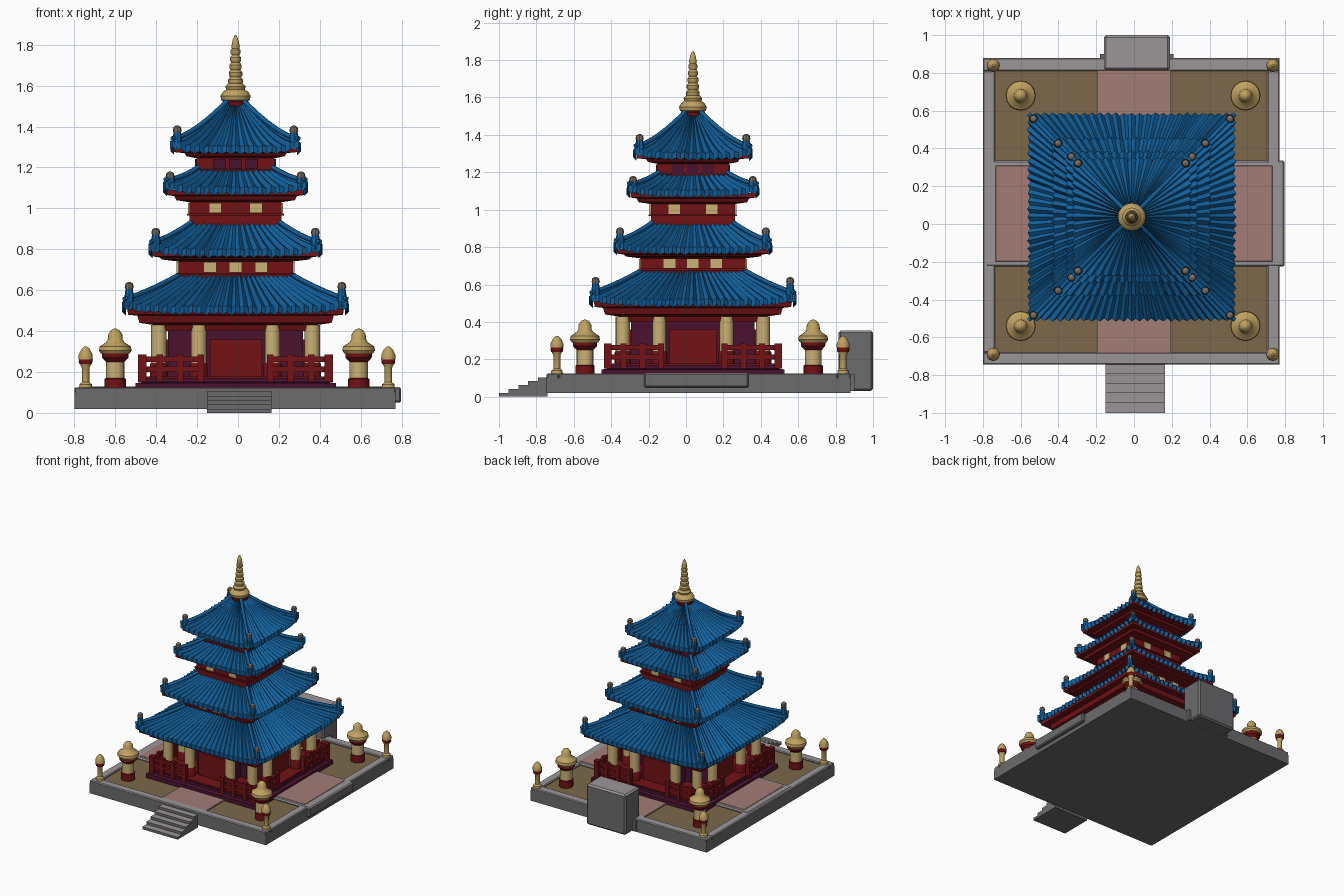
import bpy, bmesh, math, random
from mathutils import Matrix, Vector

random.seed(4)
if "Cube" in bpy.data.objects:
    bpy.data.objects.remove(bpy.data.objects["Cube"], do_unlink=True)

CX, CY = -0.012, 0.037          # axis of the tower
parts = []


def material(name, r, g, b):
    m = bpy.data.materials.new(name)
    m.use_nodes = True
    m.diffuse_color = (r, g, b, 1)
    bsdf = m.node_tree.nodes["Principled BSDF"]
    bsdf.inputs["Base Color"].default_value = (r, g, b, 1)
    bsdf.inputs["Roughness"].default_value = 0.8
    return m


BLUE = material("roof blue", 0.006, 0.12, 0.34)
RED = material("painted red", 0.17, 0.006, 0.008)
PURPLE = material("dark plum", 0.07, 0.006, 0.03)
GOLD = material("gold", 0.52, 0.36, 0.12)
CREAM = material("cream", 0.60, 0.44, 0.18)
STONE = material("stone grey", 0.15, 0.15, 0.155)
PALE = material("pale stone", 0.33, 0.30, 0.31)
PINK = material("pink paving", 0.36, 0.20, 0.18)
SAND = material("sand brown", 0.20, 0.14, 0.07)
KNOB = material("weathered bronze", 0.20, 0.16, 0.13)


def finish(name, bm, *mats):
    bmesh.ops.recalc_face_normals(bm, faces=bm.faces)
    me = bpy.data.meshes.new(name)
    bm.to_mesh(me)
    bm.free()
    ob = bpy.data.objects.new(name, me)
    bpy.context.scene.collection.objects.link(ob)
    for m in mats:
        me.materials.append(m)
    parts.append(ob)
    return ob


def box(name, x, y, z, mat, top=None, turn=0, bevel=0):
    """Box from (min, max) pairs; turn spins it about the tower axis."""
    bm = bmesh.new()
    bmesh.ops.create_cube(bm, size=1)
    for v in bm.verts:
        v.co = [a[0] if c < 0 else a[1] for a, c in zip((x, y, z), v.co)]
    if bevel:
        bmesh.ops.bevel(bm, geom=bm.edges[:], offset=bevel, segments=1, affect='EDGES')
    if turn is not None and turn != 0:
        bmesh.ops.rotate(bm, verts=bm.verts, cent=(CX, CY, 0),
                         matrix=Matrix.Rotation(turn * math.pi / 2, 3, 'Z'))
    bm.normal_update()
    if top:
        for f in bm.faces:
            f.material_index = int(f.normal.z > 0.5)
    return finish(name, bm, mat, *([top] if top else []))


def tower_box(name, x, depth, z, mat, turn):
    """Box placed relative to the tower axis; depth is measured outward from it."""
    return box(name, (CX + x[0], CX + x[1]), (CY - depth[1], CY - depth[0]), z, mat, turn=turn)


def square_stack(name, levels, mat):
    """Closed square body through (half width, z) levels."""
    bm = bmesh.new()
    rings = [[bm.verts.new((CX + sx * h, CY + sy * h, z))
              for sx, sy in ((-1, -1), (1, -1), (1, 1), (-1, 1))] for h, z in levels]
    for a, b in zip(rings, rings[1:]):
        for i in range(4):
            bm.faces.new((a[i], a[(i + 1) % 4], b[(i + 1) % 4], b[i]))
    bm.faces.new(rings[0])
    bm.faces.new(rings[-1])
    return finish(name, bm, mat)


def lathe(name, profile, mat, x, y, sides=16):
    """Turned body from (radius, z) points."""
    bm = bmesh.new()
    rings = [[bm.verts.new((x + r * math.cos(2 * math.pi * i / sides),
                            y + r * math.sin(2 * math.pi * i / sides), z))
              for i in range(sides)] for r, z in profile]
    for a, b in zip(rings, rings[1:]):
        for i in range(sides):
            j = (i + 1) % sides
            bm.faces.new((a[i], a[j], b[j], b[i]))
    bm.faces.new(rings[0])
    bm.faces.new(rings[-1])
    return finish(name, bm, mat)


def roof(name, eave, z0, top, z1, power, tip):
    """Ribbed four-sided roof with lifted corners, hip ridges and corner horns."""
    rows, ribs = 8, int(eave * 48)
    cols = ribs * 2
    lift = 0.03

    def surface(u, t):
        h = eave + (top - eave) * t
        return h, z0 + (z1 - z0) * t ** power + lift * abs(u) ** 5 * (1 - t) ** 2

    bm = bmesh.new()
    for side in range(4):
        spin = Matrix.Rotation(side * math.pi / 2, 3, 'Z')
        wave = [0.007 * (-1) ** i + random.uniform(-0.003, 0.003) for i in range(cols + 1)]
        wave[0] = wave[-1] = 0
        grid = []
        for r in range(-1, rows + 1):
            line = []
            for i in range(cols + 1):
                u, t = 2 * i / cols - 1, max(r, 0) / rows
                h, z = surface(u, t)
                z += wave[i] - (0.035 if r < 0 else 0)
                p = spin @ Vector((u * h, -h - wave[i] * (1 - t), z))
                line.append(bm.verts.new(p + Vector((CX, CY, 0))))
            grid.append(line)
        for a, b in zip(grid, grid[1:]):
            for i in range(cols):
                bm.faces.new((a[i], a[i + 1], b[i + 1], b[i]))
    finish(name, bm, BLUE)

    for k in range(4):
        sx, sy = (1, 1, -1, -1)[k], (1, -1, -1, 1)[k]
        # hip ridge
        cu = bpy.data.curves.new(name + "_ridge", 'CURVE')
        cu.dimensions = '3D'
        cu.bevel_depth, cu.bevel_resolution, cu.use_fill_caps = 0.012, 1, True
        sp = cu.splines.new('POLY')
        sp.points.add(rows)
        for i, p in enumerate(sp.points):
            h, z = surface(1, i / rows)
            p.co = (CX + sx * h, CY + sy * h, z + 0.006, 1)
        cu.materials.append(BLUE)
        bpy.context.scene.collection.objects.link(bpy.data.objects.new(name + "_ridge", cu))
        # corner horn and its cap
        x, y = CX + sx * (eave - 0.025), CY + sy * (eave - 0.025)
        lathe(name + "_horn", [(0.024, z0), (0.024, z0 + 0.04), (0.018, tip - 0.035)], BLUE, x, y, 8)
        lathe(name + "_horn_cap", [(0.016, tip - 0.04), (0.022, tip - 0.025),
                                   (0.018, tip - 0.008), (0.006, tip)], KNOB, x, y, 8)


# Stone terrace, lawns, paths
box("terrace", (-0.80, 0.77), (-0.745, 0.88), (0.02, 0.10), STONE)
for n, x, y in (("front", (-0.80, 0.77), (-0.745, -0.68)), ("back", (-0.80, 0.77), (0.81, 0.88)),
                ("right", (-0.80, -0.735), (-0.68, 0.81)), ("left", (0.705, 0.77), (-0.68, 0.81))):
    box(n + "_kerb", x, y, (0.05, 0.125), STONE, PALE, bevel=0.006)
box("lawn", (-0.74, 0.71), (-0.69, 0.82), (0.09, 0.112), SAND)
box("side_path_slab", (-0.785, 0.797), (-0.225, 0.335), (0.05, 0.127), STONE, PALE, bevel=0.008)
box("side_path", (-0.735, 0.735), (-0.20, 0.31), (0.12, 0.13), PINK, bevel=0.004)
box("front_back_path", (-0.195, 0.195), (-0.685, 0.815), (0.10, 0.122), PINK)

# Front steps and back block
for i in range(5):
    box("step", (-0.152, 0.163), (-1.0 + i * 0.052, -0.74), (0.0 if i < 1 else 0.01, 0.02 + i * 0.021),
        STONE, PALE)
box("back_block", (-0.16, 0.19), (0.815, 1.0), (0.03, 0.355), STONE, PALE, bevel=0.012)
box("back_block_foot", (-0.18, 0.21), (0.86, 0.90), (0.03, 0.12), STONE)

# Ground storey: plinth, core, doors, columns, railings
square_stack("plinth", [(0.49, 0.11), (0.49, 0.145), (0.46, 0.15), (0.46, 0.17)], PURPLE)
square_stack("floor", [(0.45, 0.165), (0.45, 0.178)], RED)
square_stack("core", [(0.20, 0.17), (0.20, 0.43)], PURPLE)
for side in range(4):
    tower_box("door_surround", (-0.15, 0.15), (0.19, 0.33), (0.13, 0.40), PURPLE, side)
    tower_box("door", (-0.125, 0.13), (0.20, 0.345), (0.125, 0.36), RED, side)
    for s in (-1, 1):
        span = sorted((s * 0.47, s * 0.17))
        for z in (0.20, 0.25):
            tower_box("rail", span, (0.44, 0.465), (z, z + 0.026), RED, side)
        for d in (0.17, 0.27, 0.37, 0.46):
            tower_box("rail_post", (s * d - 0.016, s * d + 0.016), (0.435, 0.47), (0.15, 0.285), RED, side)
for gx in (-0.375, -0.18, 0.18, 0.375):
    for gy in (-0.375, -0.18, 0.18, 0.375):
        if max(abs(gx), abs(gy)) > 0.3:
            x, y = CX + gx, CY + gy
            lathe("column_base", [(0.044, 0.17), (0.044, 0.235), (0.039, 0.245)], RED, x, y)
            lathe("column", [(0.038, 0.24), (0.038, 0.43)], CREAM, x, y)
square_stack("ground_beam", [(0.39, 0.40), (0.40, 0.43), (0.47, 0.44), (0.48, 0.475), (0.525, 0.48),
                             (0.53, 0.51)], RED)

# Upper storeys: wall with flared eaves, and windows on every side
storeys = [("second", 0.28, 0.64, 0.74, 0.36, 0.405, 0.79, (-0.125, 0, 0.125), CREAM),
           ("third", 0.225, 0.90, 1.03, 0.29, 0.335, 1.09, (-0.10, 0.10), CREAM),
           ("fourth", 0.19, 1.16, 1.245, 0.24, 0.30, 1.30, (-0.08, 0.0, 0.08), PURPLE)]
for n, wall, z0, z1, flare, edge, z2, windows, colour in storeys:
    square_stack(n + "_storey", [(wall, z0), (wall, z1), (flare, z1 + 0.01), (flare + 0.01, z2 - 0.03),
                                 (edge, z2 - 0.025), (edge, z2)], RED)
    for side in range(4):
        tower_box(n + "_sill", (-wall - 0.01, wall + 0.01), (wall, wall + 0.012),
                  (z1 - 0.065, z1 - 0.055), RED, side)
        for w in windows:
            tower_box(n + "_window", (w - 0.031, w + 0.031), (wall, wall + 0.008),
                      (z1 - 0.053, z1 - 0.003), colour, side)

roof("first_roof", 0.545, 0.52, 0.25, 0.685, 1.05, 0.64)
roof("second_roof", 0.415, 0.80, 0.205, 0.935, 1.15, 0.905)
roof("third_roof", 0.345, 1.105, 0.175, 1.20, 1.2, 1.18)
roof("top_roof", 0.31, 1.305, 0.04, 1.52, 1.3, 1.405)

# Finial
lathe("finial_collar", [(0.06, 1.49), (0.065, 1.52), (0.05, 1.535)], RED, CX, CY)
lathe("finial_base", [(0.045, 1.515), (0.07, 1.53), (0.074, 1.55), (0.062, 1.57), (0.045, 1.58),
                      (0.05, 1.595), (0.036, 1.61)], GOLD, CX, CY)
spire = []
for i in range(5):
    r, z = 0.036 - i * 0.003, 1.605 + i * 0.036
    spire += [(r - 0.006, z), (r, z + 0.01), (r, z + 0.024), (r - 0.006, z + 0.032)]
lathe("finial_spire", spire + [(0.021, 1.79), (0.014, 1.825), (0.004, 1.847)], GOLD, CX, CY)

# Garden lanterns and corner posts
for x in (-0.60, 0.59):
    for y in (-0.54, 0.68):
        lathe("lantern_foot", [(0.052, 0.11), (0.052, 0.165), (0.046, 0.17)], RED, x, y)
        lathe("lantern_body", [(0.045, 0.165), (0.045, 0.26)], CREAM, x, y)
        lathe("lantern_band", [(0.045, 0.25), (0.064, 0.27), (0.066, 0.295)], RED, x, y)
        lathe("lantern_cap", [(0.07, 0.29), (0.08, 0.305), (0.076, 0.325), (0.045, 0.345), (0.036, 0.36),
                              (0.034, 0.385), (0.02, 0.405), (0.005, 0.412)], GOLD, x, y)
for x in (-0.745, 0.735):
    for y in (-0.69, 0.84):
        lathe("post", [(0.032, 0.12), (0.03, 0.14), (0.018, 0.15), (0.018, 0.22), (0.028, 0.24)], GOLD, x, y, 12)
        lathe("post_ring", [(0.03, 0.238), (0.034, 0.25), (0.032, 0.265)], RED, x, y, 12)
        lathe("post_cap", [(0.035, 0.262), (0.034, 0.285), (0.022, 0.31), (0.006, 0.325)], GOLD, x, y, 12)

# Shading
bpy.ops.object.select_all(action='DESELECT')
for ob in parts:
    ob.select_set(True)
bpy.context.view_layer.objects.active = parts[0]
bpy.ops.object.shade_smooth_by_angle(angle=math.radians(35))
